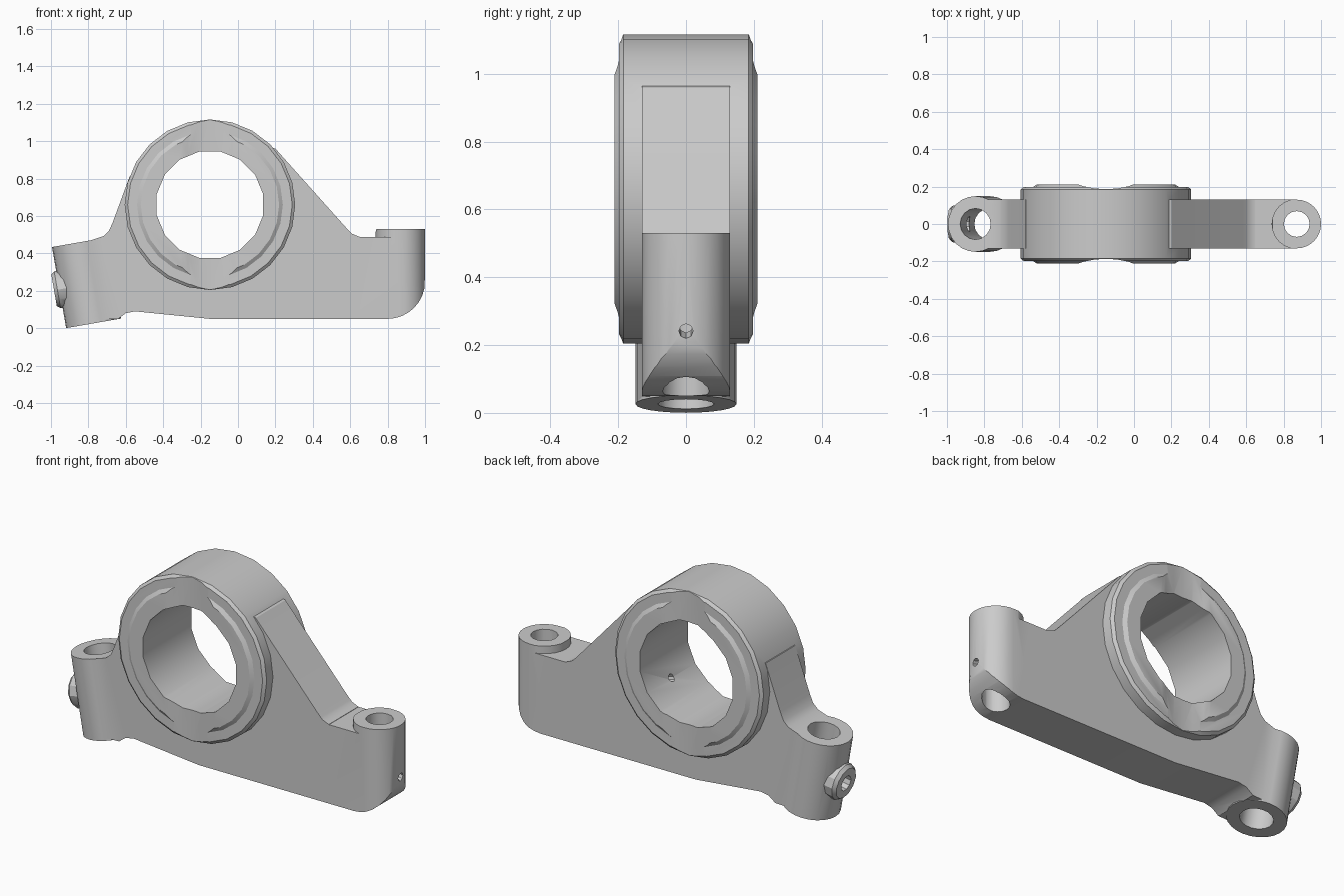
import bpy
import bmesh
from math import cos, sin, pi, radians
from mathutils import Vector

if "Cube" in bpy.data.objects:
    bpy.data.objects.remove(bpy.data.objects["Cube"])

metal = bpy.data.materials.new("grey_metal")
metal.use_nodes = True
GREY = (0.6, 0.6, 0.6, 1)
metal.diffuse_color = GREY
metal.node_tree.nodes["Principled BSDF"].inputs["Base Color"].default_value = GREY


def loft(name, loops):
    """Closed solid through matching loops of points."""
    bm = bmesh.new()
    rows = [[bm.verts.new(p) for p in loop] for loop in loops]
    n = len(rows[0])
    for a, b in zip(rows, rows[1:]):
        for i in range(n):
            j = (i + 1) % n
            bm.faces.new((a[i], a[j], b[j], b[i]))
    bm.faces.new(rows[0][::-1])
    bm.faces.new(rows[-1])
    bmesh.ops.recalc_face_normals(bm, faces=bm.faces)
    mesh = bpy.data.meshes.new(name)
    bm.to_mesh(mesh)
    bm.free()
    mesh.materials.append(metal)
    obj = bpy.data.objects.new(name, mesh)
    bpy.context.collection.objects.link(obj)
    return obj


def turned(name, origin, axis, sections, sides=24, phase=0.0):
    """Solid of revolution: sections are (distance along axis, radius)."""
    axis = Vector(axis).normalized()
    u = Vector((0, 1, 0)) if abs(axis.y) < 0.9 else Vector((0, 0, 1))
    v = axis.cross(u)
    angles = [2 * pi * (i + phase) / sides for i in range(sides)]
    return loft(name, [[Vector(origin) + axis * d + r * (u * cos(a) + v * sin(a))
                        for a in angles] for d, r in sections])


def arc(cx, cy, r, start, end, steps):
    return [(cx + r * cos(radians(start + (end - start) * i / steps)),
             cy + r * sin(radians(start + (end - start) * i / steps)))
            for i in range(steps + 1)]


def plan(name, pts, z0, z1):
    return loft(name, [[(x, y, z) for x, y in pts] for z in (z0, z1)])


def boolean(target, tool, operation):
    mod = target.modifiers.new(operation, 'BOOLEAN')
    mod.operation = operation
    mod.solver = 'EXACT'
    mod.object = tool
    bpy.context.view_layer.objects.active = target
    bpy.ops.object.modifier_apply(modifier=mod.name)
    bpy.data.objects.remove(tool)


# Web: side profile of the arm, with rounded lower corner
HUB = (-0.15, 0, 0.66)
profile = [(-0.8, 0.045), (-0.64, 0.05), (-0.6, 0.08), (-0.55, 0.09), (-0.15, 0.05)]
profile += arc(0.8, 0.25, 0.2, -90, 0, 8)
profile += [(1.0, 0.53), (0.74, 0.53), (0.73, 0.49), (0.645, 0.49), (0.61, 0.505),
            (0.58, 0.535), (0.2, 0.96), (-0.15, 1.05), (-0.58, 0.81), (-0.67, 0.565),
            (-0.69, 0.52), (-0.72, 0.492), (-0.8, 0.465)]
arm = loft("rocker_arm", [[(x, y, z) for x, z in profile] for y in (-0.13, 0.13)])

# Rounded nose at the straight end, with an arc-shaped step on top
nose = [(-0.9, -0.2), (0.6, -0.2), (0.6, -0.13)] + arc(0.87, 0, 0.13, -90, 90, 16)
nose += [(0.6, 0.13), (0.6, 0.2), (-0.9, 0.2)]
boolean(arm, plan("nose_outline", nose, -0.1, 1.3), 'INTERSECT')
step = [(0.65, 0.2), (0.65, -0.2), (0.87, -0.2)] + arc(0.87, 0, 0.134, 270, 90, 12) + [(0.87, 0.2)]
boolean(arm, plan("step_cutter", step, 0.488, 0.6), 'DIFFERENCE')

# Hub ring with chamfered rims and raised faces
boolean(arm, turned("hub", HUB, (0, 1, 0),
                    [(-0.198, 0.44), (-0.185, 0.456), (0.185, 0.456), (0.198, 0.44)]), 'UNION')
boolean(arm, turned("hub_faces", HUB, (0, 1, 0),
                    [(-0.211, 0.37), (-0.196, 0.393), (0.196, 0.393), (0.211, 0.37)]), 'UNION')

# Tilted boss with a small side boss
TILT = Vector((-0.172, 0, 0.985))
OUT = Vector((-0.985, 0, -0.172))
FOOT = Vector((-0.772, 0, 0.026))
boolean(arm, turned("tilted_boss", FOOT, TILT, [(0, 0.149), (0.44, 0.149)]), 'UNION')
side_centre = FOOT + TILT * 0.21
boolean(arm, turned("side_boss", side_centre, OUT,
                    [(0.05, 0.1), (0.16, 0.1), (0.178, 0.085)], 12), 'UNION')

# Shallow vertical scoops across both hub faces
for side in (-1, 1):
    boolean(arm, turned("scoop", (-0.15, side * 0.646, 0), (0, 0, 1),
                        [(0.15, 0.46), (1.2, 0.46)], 48), 'DIFFERENCE')

# Bores and drilled oil passages
boolean(arm, turned("hub_bore", HUB, (0, 1, 0), [(-0.4, 0.29), (0.4, 0.29)], 16, 0.5), 'DIFFERENCE')
boolean(arm, turned("nose_bore", (0.87, 0, 0), (0, 0, 1), [(-0.2, 0.069), (0.8, 0.069)], 16), 'DIFFERENCE')
boolean(arm, turned("boss_bore", FOOT, TILT, [(-0.1, 0.083), (0.6, 0.083)], 16), 'DIFFERENCE')
boolean(arm, turned("side_bore", side_centre, OUT, [(0, 0.042), (0.3, 0.042)], 10), 'DIFFERENCE')
boolean(arm, turned("oil_passage", (1.03, 0, 0.232), (-0.91, 0, 0.26),
                    [(0, 0.021), (1.05, 0.021)], 8), 'DIFFERENCE')

# Smooth the curved surfaces, keep the machined edges crisp
bpy.ops.object.select_all(action='DESELECT')
arm.select_set(True)
bpy.context.view_layer.objects.active = arm
bpy.ops.object.shade_smooth_by_angle(angle=radians(30))
